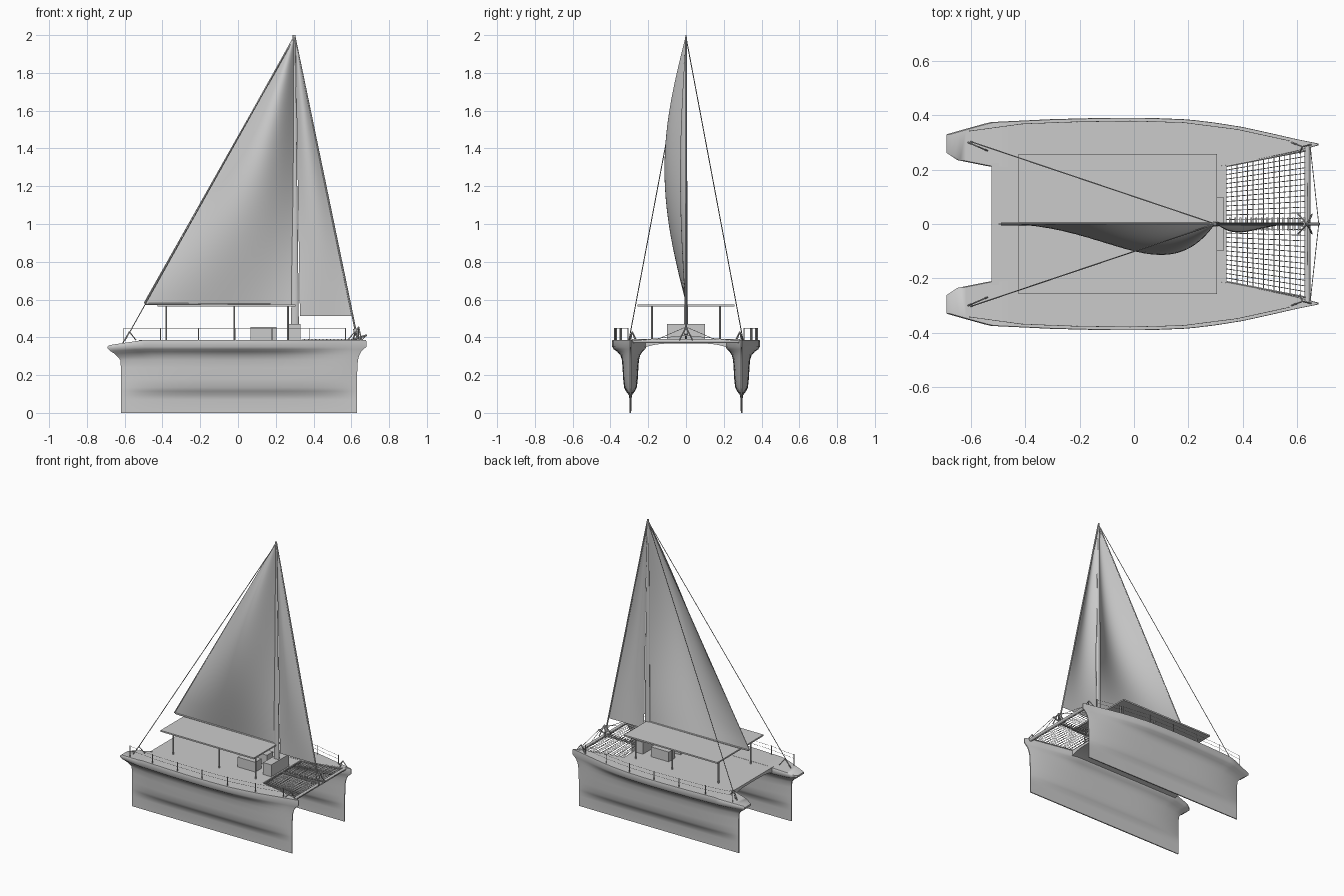
import bpy, bmesh, math
from mathutils import Vector

if "Cube" in bpy.data.objects:
    bpy.data.objects.remove(bpy.data.objects["Cube"])


def finish(name, bm, mirror=False, smooth=True, angle=35):
    bmesh.ops.recalc_face_normals(bm, faces=bm.faces)
    me = bpy.data.meshes.new(name)
    bm.to_mesh(me)
    bm.free()
    ob = bpy.data.objects.new(name, me)
    bpy.context.collection.objects.link(ob)
    if mirror:
        m = ob.modifiers.new("mirror", 'MIRROR')
        m.use_axis = (False, True, False)
        m.use_clip = False
        m.merge_threshold = 0.00001
    if smooth:
        bpy.ops.object.select_all(action='DESELECT')
        ob.select_set(True)
        bpy.context.view_layer.objects.active = ob
        bpy.ops.object.shade_smooth_by_angle(angle=math.radians(angle))
    return ob


def rod(bm, a, b, r, r2=None, seg=8):
    a, b = Vector(a), Vector(b)
    d = b - a
    res = bmesh.ops.create_cone(bm, cap_ends=True, segments=seg, radius1=r,
                                radius2=r if r2 is None else r2, depth=d.length)
    q = d.to_track_quat('Z', 'Y')
    for v in res['verts']:
        v.co = q @ v.co + (a + b) / 2


def rods(name, pairs, r, mirror=False, seg=8):
    bm = bmesh.new()
    for a, b in pairs:
        rod(bm, a, b, r, seg=seg)
    return finish(name, bm, mirror)


def add_box(bm, x0, x1, y0, y1, z0, z1):
    for v in bmesh.ops.create_cube(bm, size=1)['verts']:
        v.co = Vector((x0 + (v.co.x + .5) * (x1 - x0), y0 + (v.co.y + .5) * (y1 - y0),
                       z0 + (v.co.z + .5) * (z1 - z0)))


def box(name, *dims, mirror=False):
    bm = bmesh.new()
    add_box(bm, *dims)
    return finish(name, bm, mirror, smooth=False)


def interp(tab, x):
    for (x0, y0), (x1, y1) in zip(tab, tab[1:]):
        if x <= x1:
            return y0 + (y1 - y0) * max(0, x - x0) / (x1 - x0)
    return tab[-1][1]


# hulls: lofted from deck outline down to the thin keel
OUTER = [(-.69, .33), (-.62, .35), (-.53, .375), (-.3, .386), (-.1, .391), (.05, .391), (.2, .385),
         (.3, .373), (.4, .357), (.5, .335), (.6, .312), (.66, .3), (.68, .296)]
INNER = [(-.69, .262), (-.65, .235), (-.53, .211), (-.2, .21), (.3, .21), (.36, .218), (.6, .268), (.68, .29)]
# z, aft x, fore x, flare blend, half width below the flare
LEVELS = [(.387, -.68, .675, .97, .043), (.38, -.69, .68, 1, .043), (.35, -.69, .68, 1, .043),
          (.337, -.675, .665, .85, .043), (.324, -.655, .652, .5, .043), (.305, -.635, .642, .2, .043),
          (.28, -.623, .635, .05, .043), (.24, -.62, .632, 0, .042), (.18, -.62, .63, 0, .039),
          (.135, -.62, .63, 0, .034), (.115, -.62, .63, 0, .024), (.095, -.62, .63, 0, .009),
          (.07, -.62, .63, 0, .005), (0, -.62, .63, 0, .004)]
CY = .294
bm = bmesh.new()
N = 44
rows = []
for i in range(N + 1):
    t = i / N
    t = .6 * t + .4 * (.5 - .5 * math.cos(math.pi * t))
    xd = -.69 + 1.37 * t
    taper = 1 - abs(2 * t - 1) ** 4
    drop = max(0, (-.5 - xd) / .19)
    out, inn = [], []
    for z, xs, xe, f, w in LEVELS:
        x = xs + t * (xe - xs)
        w = .003 + (w - .003) * taper
        if z > .36:
            z -= .028 * drop
        elif z > .3:
            z -= .01 * drop
        out.append(bm.verts.new((x, CY + w + f * (interp(OUTER, xd) - CY - w), z)))
        inn.append(bm.verts.new((x, CY - w + f * (interp(INNER, xd) - CY + w), z)))
    rows.append(out + inn[::-1])
for a, b in zip(rows, rows[1:]):
    n = len(a)
    for j in range(n):
        k = (j + 1) % n
        bm.faces.new((a[j], a[k], b[k], b[j]))
L = len(LEVELS)
for r in (rows[0], rows[-1]):
    for j in range(L - 1):
        bm.faces.new((r[j], r[j + 1], r[2 * L - 2 - j], r[2 * L - 1 - j]))
finish("hulls", bm, mirror=True, angle=40)

# bridge deck with a shallow arch underneath
bm = bmesh.new()
ys = [-.225 + .45 * i / 16 for i in range(17)]
prof = [(y, .386) for y in ys] + [(y, .368 - .025 * abs(y / .225) ** 4) for y in reversed(ys)]
face = bm.faces.new([bm.verts.new((-.525, y, z)) for y, z in prof])
ext = bmesh.ops.extrude_face_region(bm, geom=[face])['geom']
for v in ext:
    if isinstance(v, bmesh.types.BMVert):
        v.co.x = .34
finish("bridge_deck", bm)

# canopy roof, posts and deck boxes
box("canopy_roof", -.425, .305, -.258, .258, .563, .573)
rods("canopy_posts", [((x, .18, .385), (x, .18, .565)) for x in (-.38, -.02, .265)], .005, True)
box("cockpit_seats", .065, .205, .03, .1, .38, .455, mirror=True)
box("mast_step_box", .267, .33, -.1, .1, .38, .47)

# mast with oval section
bm = bmesh.new()
rod(bm, (0, 0, .39), (0, 0, 2), 1, .35, 20)
for v in bm.verts:
    v.co.x = .302 + v.co.x * .021 - .003 * (v.co.z - .39)
    v.co.y *= .01
finish("mast", bm)


# sails: triangles with a bellied surface
def sail(name, top, tack, clew, belly):
    bm = bmesh.new()
    top, tack, clew = map(Vector, (top, tack, clew))
    n, grid = 28, []
    for i in range(n + 1):
        v = i / n * .995
        a, b = tack.lerp(top, v), clew.lerp(top, v)
        row = []
        for j in range(n + 1):
            u = j / n
            p = a.lerp(b, u)
            p.y -= belly * math.sin(math.pi * u) * math.sin(math.pi * v)
            row.append(bm.verts.new(p))
        grid.append(row)
    for r, s in zip(grid, grid[1:]):
        for j in range(n):
            bm.faces.new((r[j], r[j + 1], s[j + 1], s[j]))
    finish(name, bm, angle=60)


sail("mainsail", (.298, 0, 2), (.298, 0, .577), (-.495, 0, .58), .114)
sail("jib", (.304, 0, 1.995), (.328, 0, .513), (.603, 0, .513), .031)
rods("boom", [((-.49, 0, .577), (.3, 0, .572))], .005)

# standing rigging
rods("stays", [((.3, 0, 1.99), (-.6, .303, .38))], .0025, True, 6)
rods("forestay", [((.3, 0, 1.99), (.632, 0, .39))], .005)
rods("leech_line", [((.298, 0, 1.99), (-.497, 0, .58))], .003, seg=6)
bm = bmesh.new()
rod(bm, (.626, 0, .415), (.62, 0, .445), .011, seg=16)
finish("furling_drum", bm)

# front crossbeam, bowsprit and bridle
rods("crossbeam", [((.638, -.285, .38), (.638, .285, .38))], .011, seg=12)
rods("bowsprit", [((.6, 0, .385), (.683, 0, .412))], .005)
rods("bridle", [((.68, 0, .41), (.648, .292, .38)), ((.638, 0, .455), (.638, .15, .39))], .0015, True, 5)
rods("beam_frame", [((.638, 0, .455), (.605, .035, .385)), ((.638, 0, .455), (.655, .035, .385))],
     .0035, True, 6)
# bow and stern rail triangles
rods("end_rails", [((.62, .285, .43), (.58, .3, .385)), ((.62, .285, .43), (.655, .293, .38)),
                   ((.62, .285, .43), (.61, .262, .385)), ((-.575, .285, .43), (-.61, .3, .37)),
                   ((-.575, .285, .43), (-.54, .27, .385))], .003, True, 6)

# trampoline net and its border
bm = bmesh.new()
NX, NY = 15, 26
g = [[bm.verts.new((.34 + .293 * i / NX, (.215 + .055 * i / NX) * (2 * j / NY - 1), .385))
      for j in range(NY + 1)] for i in range(NX + 1)]
for r, s in zip(g, g[1:]):
    for j in range(NY):
        bm.faces.new((r[j], s[j], s[j + 1], r[j + 1]))
net = finish("net", bm, smooth=False)
w = net.modifiers.new("wire", 'WIREFRAME')
w.thickness = .0028
rods("net_border", [((.34, .213, .385), (.633, .27, .385))], .004, True, 6)

# slatted catwalk along the centreline
bm = bmesh.new()
add_box(bm, .335, .64, -.004, .004, .382, .389)
for i in range(15):
    x = .35 + i * .0195
    add_box(bm, x, x + .006, -.024, .024, .386, .391)
finish("catwalk", bm, smooth=False)

# guard rail stanchions and lines
pts = [(x, interp(OUTER, x) - .012) for x in (-.605, -.41, -.21, -.015, .18, .38, .57)]
rods("stanchions", [((x, y, .37), (x, y, .45)) for x, y in pts], .0028, True, 6)
rods("guard_lines", [((x0, y0, z), (x1, y1, z)) for (x0, y0), (x1, y1) in zip(pts, pts[1:])
                     for z in (.42, .445)], .001, True, 4)
